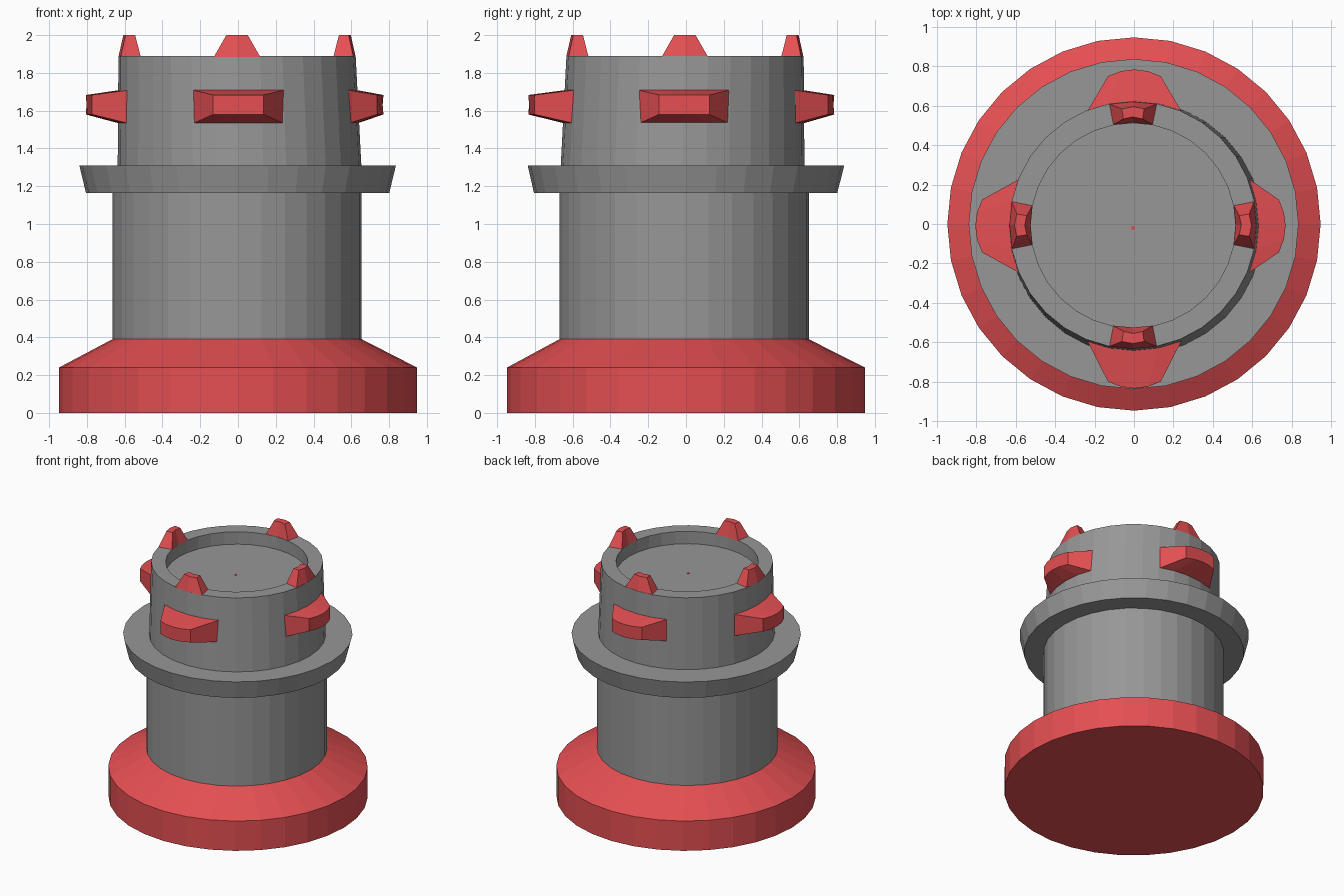
import bpy, bmesh
from math import sin, cos, pi, radians
from mathutils import Vector

SEGMENTS = 32
STEP = 2 * pi / SEGMENTS

if "Cube" in bpy.data.objects:
    bpy.data.objects.remove(bpy.data.objects["Cube"], do_unlink=True)


def make_material(name, colour):
    mat = bpy.data.materials.new(name)
    mat.use_nodes = True
    mat.diffuse_color = colour
    mat.node_tree.nodes["Principled BSDF"].inputs["Base Color"].default_value = colour
    return mat


red = make_material("red", (0.78, 0.078, 0.085, 1))
grey = make_material("grey", (0.31, 0.31, 0.31, 1))


def finish(name, bm, mat):
    bmesh.ops.recalc_face_normals(bm, faces=bm.faces)
    mesh = bpy.data.meshes.new(name)
    bm.to_mesh(mesh)
    bm.free()
    mesh.materials.append(mat)
    obj = bpy.data.objects.new(name, mesh)
    bpy.context.collection.objects.link(obj)
    return obj


def loft(name, loops, mat):
    """Skin closed loops of points and cap both ends."""
    bm = bmesh.new()
    rings = [[bm.verts.new(p) for p in loop] for loop in loops]
    n = len(rings[0])
    for a, b in zip(rings, rings[1:]):
        for i in range(n):
            j = (i + 1) % n
            bm.faces.new((a[i], a[j], b[j], b[i]))
    bm.faces.new(rings[0])
    bm.faces.new(rings[-1])
    return finish(name, bm, mat)


def ring(radius, z, cx=0, cy=0):
    return [(cx + radius * cos(i * STEP), cy + radius * sin(i * STEP), z)
            for i in range(SEGMENTS)]


# Foot with sloped shoulder
loft("base", [ring(0.948, 0), ring(0.948, 0.24), ring(0.66, 0.39, -0.005, -0.01)], red)

# Column, flared collar, and slightly leaning head with a sunken top
loft("tower", [
    ring(0.66, 0.39, -0.005, -0.01),
    ring(0.66, 1.165, -0.005, -0.01),
    ring(0.803, 1.165, -0.002, -0.002),
    ring(0.838, 1.31, -0.002, 0),
    ring(0.645, 1.31, 0.008, -0.018),
    ring(0.628, 1.89, -0.005, -0.005),
    ring(0.52, 1.89, -0.005, -0.008),
    ring(0.52, 1.79, -0.005, -0.008)], grey)

# Tiny stud in the middle of the sunken top
loft("centre_stud", [ring(0.01, 1.785, -0.005, -0.02), ring(0.01, 1.794, -0.005, -0.02)], red)


def arc(direction, radius, half_steps, spread, z, centre):
    """Points along an arc facing the given direction; spread narrows its width."""
    side = Vector((-direction.y, direction.x, 0))
    points = []
    for k in range(-half_steps, half_steps + 1):
        a = k * STEP
        points.append(centre + direction * radius(a) + side * sin(a) * spread
                      + Vector((0, 0, z)))
    return points


def side_block(name, direction, reach):
    """Curved block that tapers away from the wall."""
    centre = Vector((0.002, -0.01, 0))

    def loop(radius, spread, low, high):
        return (arc(direction, radius, 2, spread, low, centre)
                + arc(direction, radius, 2, spread, high, centre)[::-1])

    loft(name, [
        loop(lambda a: 0.636 * cos(a) - 0.015, 0.64, 1.53, 1.71),
        loop(lambda a: reach - 0.45 * (1 - cos(a)), 0.35, 1.58, 1.683)], red)


def crown_tooth(name, direction):
    """Small tapered tooth standing on the rim."""
    centre = Vector((-0.005, -0.006, 0))

    def loop(outer, inner, outer_spread, inner_spread, z):
        return (arc(direction, lambda a: outer * cos(a), 1, outer_spread, z, centre)
                + arc(direction, lambda a: inner * cos(a), 1, inner_spread, z, centre)[::-1])

    loft(name, [
        loop(0.628, 0.52, 0.628, 0.52, 1.885),
        loop(0.602, 0.55, 0.29, 0.25, 2.0)], red)


# Four blocks and four teeth, one of each per side
for label, angle, reach in (("left", 0, 0.768), ("back", 90, 0.795),
                            ("right", 180, 0.808), ("front", 270, 0.825)):
    facing = Vector((cos(radians(angle)), sin(radians(angle)), 0))
    side_block(label + "_block", facing, reach)
    crown_tooth(label + "_tooth", facing)
